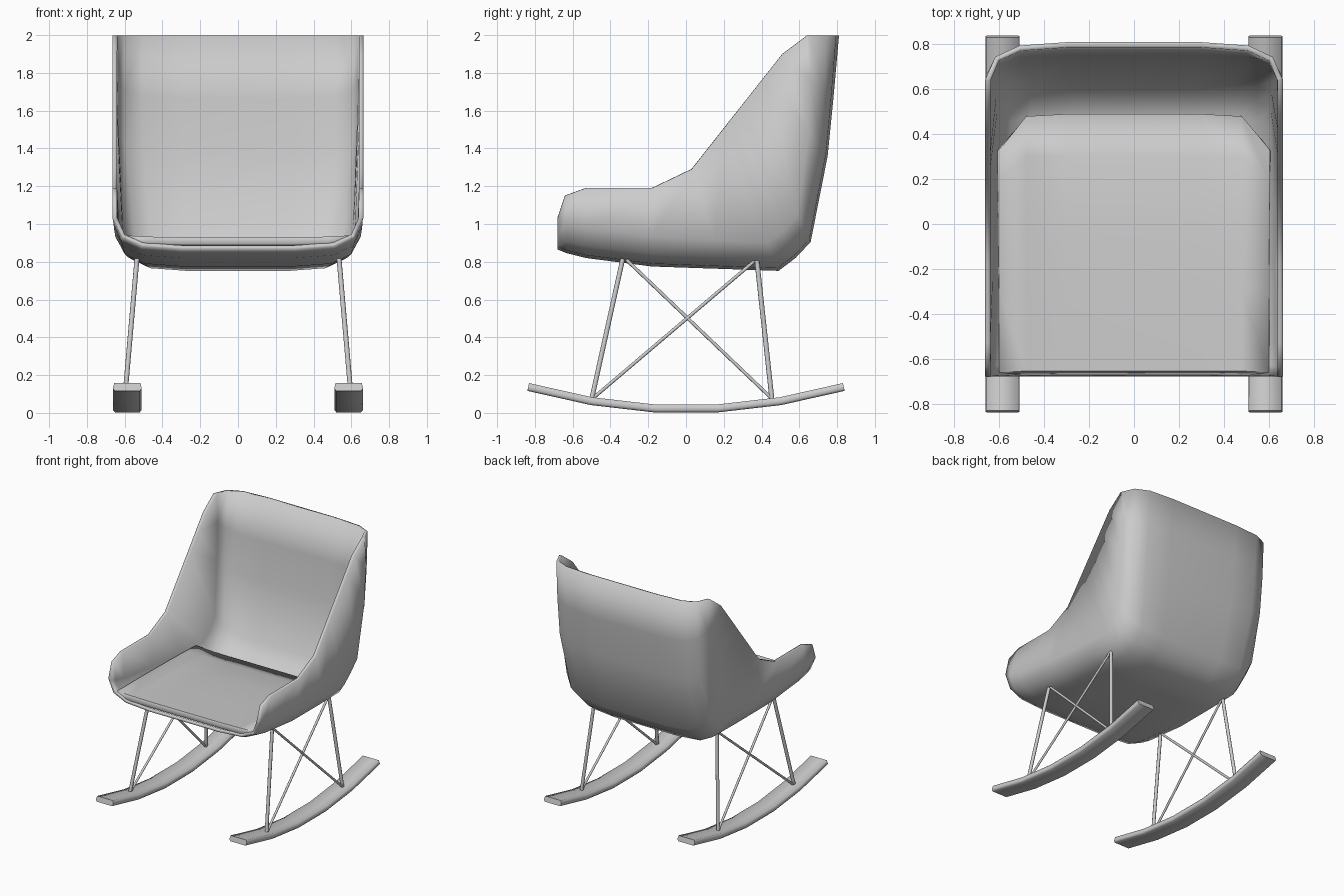
import bpy, bmesh
from mathutils import Vector

if "Cube" in bpy.data.objects:
    bpy.data.objects.remove(bpy.data.objects["Cube"])


def make(name, verts, faces, angle=1.0):
    me = bpy.data.meshes.new(name)
    me.from_pydata(verts, [], faces)
    ob = bpy.data.objects.new(name, me)
    bpy.context.collection.objects.link(ob)
    bpy.ops.object.select_all(action='DESELECT')
    ob.select_set(True)
    bpy.context.view_layer.objects.active = ob
    bpy.ops.object.shade_smooth_by_angle(angle=angle)
    return ob


def grid_faces(rows, cols, flip=False):
    out = []
    for i in range(rows - 1):
        for j in range(cols - 1):
            a = i * cols + j
            f = (a, a + cols, a + cols + 1, a + 1)
            out.append(f[::-1] if flip else f)
    return out


def solidify(ob, thickness):
    m = ob.modifiers.new("thickness", 'SOLIDIFY')
    m.thickness = thickness
    m.offset = -1


# Bucket shell: (spine y, spine z, rim y, rim z, lower width factor), front lip to top of back
stations = [
    (-.68, .865, -.68, 1.03, 1), (-.63, .845, -.64, 1.15, 1), (-.53, .82, -.53, 1.19, .99),
    (-.18, .775, -.18, 1.19, .97), (.2, .762, .03, 1.29, .94), (.49, .752, .2, 1.506, .91),
    (.58, .82, .25, 1.57, .91), (.66, .905, .31, 1.646, .92), (.75, 1.36, .42, 1.786, .99),
    (.78, 1.66, .51, 1.9, 1), (.81, 1.997, .64, 1.997, 1)]
# Half cross-section: (x, distance from spine towards rim)
section = [(.3, 0), (.51, .015), (.618, .065), (.66, .16)]
verts = []
for py, pz, ry, rz, w in stations:
    p, r = Vector((0, py, pz)), Vector((0, ry, rz))
    d = (r - p).normalized()
    fade = [w, w, w, (1 + w) / 2]
    half = [(x * f, p + d * t) for (x, t), f in zip(section, fade)] + [(.664, r)]
    for x, q in [(-x, q) for x, q in half[::-1]] + half:
        verts.append((x, q.y, q.z))
shell = make("seat_shell", verts, grid_faces(len(stations), 10))
solidify(shell, .024)

# Seat cushion: (y, centre z, edge z, edge y) rows
rows = [(-.672, .895, .925, -.672), (-.655, .93, .94, -.66), (-.3, .92, .94, -.3),
        (0, .905, .935, 0), (.3, .875, .93, .2), (.49, .825, .925, .33)]
verts = []
for y, zc, ze, ye in rows:
    half = [(.3, y, zc), (.48, y - (.01 if y > .4 else 0), zc + .003), (.6, ye, ze)]
    verts += [(-x, b, c) for x, b, c in half[::-1]] + half
cushion = make("seat_cushion", verts, grid_faces(len(rows), 6, True))
solidify(cushion, .03)

# Curved rockers
path = [(-.835, .138), (-.5, .063), (-.17, .025), (.17, .025), (.5, .063), (.835, .138)]


def rocker(name, side):
    verts, faces, n = [], [], 6
    for i, (y, z) in enumerate(path):
        a, b = Vector(path[max(i - 1, 0)]), Vector(path[min(i + 1, 5)])
        t = (b - a).normalized()
        for u, v in [(-.076, -.01), (-.07, .02), (.07, .02), (.076, -.01), (.066, -.022), (-.066, -.022)]:
            verts.append((side * .586 + u, y - t.y * v, z + t.x * v))
    for i in range(5):
        for j in range(n):
            k = (j + 1) % n
            faces.append((i * n + j, i * n + k, i * n + n + k, i * n + n + j))
    faces += [tuple(range(n))[::-1], tuple(range(5 * n, 6 * n))]
    ob = make(name, verts, faces, 1.45)
    bm = bmesh.new()
    bm.from_mesh(ob.data)
    bmesh.ops.recalc_face_normals(bm, faces=bm.faces)
    bm.to_mesh(ob.data)
    bm.free()


# Straight metal rod between two points
def rod(name, a, b, radius):
    a, b = Vector(a), Vector(b)
    d = b - a
    bpy.ops.mesh.primitive_cylinder_add(vertices=10, radius=radius, depth=d.length, location=(a + b) / 2)
    ob = bpy.context.object
    ob.name = name
    ob.rotation_euler = d.to_track_quat('Z', 'Y').to_euler()
    bpy.ops.object.shade_smooth_by_angle(angle=1.0)


for label, s in (("left", -1), ("right", 1)):
    rocker(label + "_rocker", s)
    lo, hi = s * .6, s * .535
    rod(label + "_front_leg", (lo, -.5, .07), (hi, -.335, .815), .013)
    rod(label + "_back_leg", (lo, .455, .07), (hi, .375, .81), .013)
    rod(label + "_brace_a", (lo, -.49, .08), (hi, .37, .81), .009)
    rod(label + "_brace_b", (lo, .45, .08), (hi, -.315, .81), .009)
